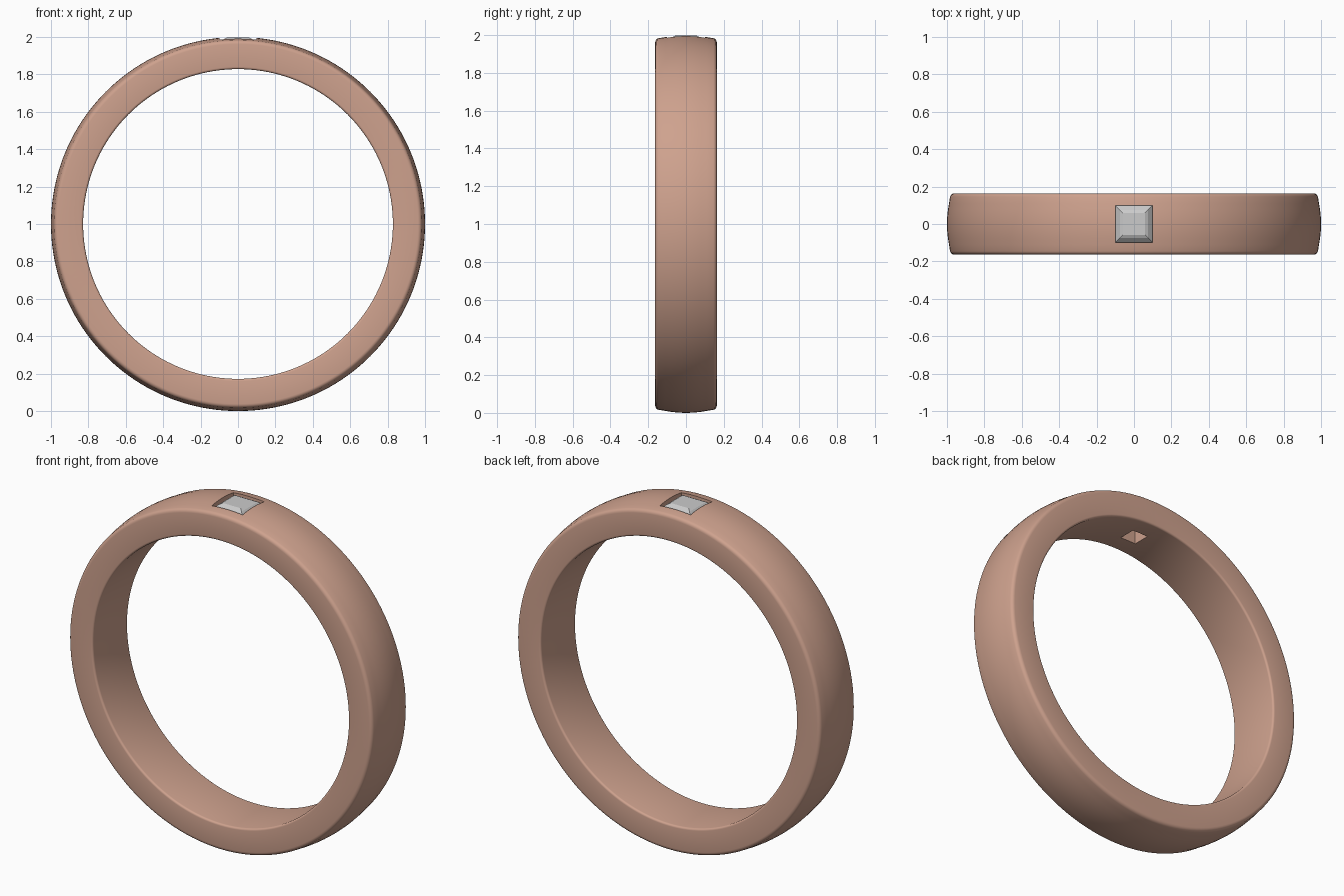
import bpy, math

if "Cube" in bpy.data.objects:
    bpy.data.objects.remove(bpy.data.objects["Cube"])

def make_object(name, verts, faces):
    mesh = bpy.data.meshes.new(name)
    mesh.from_pydata(verts, [], faces)
    mesh.update()
    obj = bpy.data.objects.new(name, mesh)
    bpy.context.collection.objects.link(obj)
    return obj

def square_stack(name, levels):
    """Closed solid from stacked squares given as (half width, z)."""
    verts, faces = [], []
    for h, z in levels:
        verts += [(-h, -h, z), (h, -h, z), (h, h, z), (-h, h, z)]
    for k in range(len(levels) - 1):
        a = 4 * k
        for i in range(4):
            j = (i + 1) % 4
            faces.append((a + i, a + j, a + 4 + j, a + 4 + i))
    n = len(verts)
    faces += [(3, 2, 1, 0), (n - 4, n - 3, n - 2, n - 1)]
    return make_object(name, verts, faces)

def corner(y, r, rad, a0, a1, steps=4):
    """Fillet points (y, radius) around a profile corner."""
    return [(y + rad * math.cos(math.radians(a0 + (a1 - a0) * i / steps)),
             r + rad * math.sin(math.radians(a0 + (a1 - a0) * i / steps)))
            for i in range(steps + 1)]

def smooth(obj, angle):
    bpy.ops.object.select_all(action='DESELECT')
    obj.select_set(True)
    bpy.context.view_layer.objects.active = obj
    bpy.ops.object.shade_smooth_by_angle(angle=math.radians(angle))

# Band: domed profile revolved about the y axis
W, INNER = 0.163, 0.828
half = corner(W - 0.012, INNER + 0.012, 0.012, -90, 0)
half += corner(W - 0.022, 0.962, 0.022, 0, 78)
half += [(y, 1 - 0.9 * y * y) for y in (0.11, 0.08, 0.04)]
profile = half + [(0, 1.0)] + [(-y, r) for y, r in reversed(half)]
SEG, P = 160, len(profile)
verts = [(r * math.sin(2 * math.pi * s / SEG), y, 1 + r * math.cos(2 * math.pi * s / SEG))
         for s in range(SEG) for y, r in profile]
faces = [(s * P + p, s * P + (p + 1) % P,
          (s + 1) % SEG * P + (p + 1) % P, (s + 1) % SEG * P + p)
         for s in range(SEG) for p in range(P)]
band = make_object("band", verts, faces)

# Make normals consistent before cutting
import bmesh
bm = bmesh.new()
bm.from_mesh(band.data)
bmesh.ops.recalc_face_normals(bm, faces=bm.faces)
bm.to_mesh(band.data)
bm.free()

# Stone seat: square pocket, tapered ledge and narrow through hole
cutter = square_stack("seat_cutter", [(0.05, 1.75), (0.05, 1.905), (0.1, 1.955), (0.1, 2.1)])
cutter.hide_render = True
smooth(band, 35)
cut = band.modifiers.new("seat", 'BOOLEAN')
cut.operation = 'DIFFERENCE'
cut.solver = 'EXACT'
cut.object = cutter
bpy.ops.object.modifier_apply(modifier=cut.name)
bpy.data.objects.remove(cutter)
smooth(band, 35)

copper = bpy.data.materials.new("rose_metal")
copper.diffuse_color = (0.62, 0.36, 0.27, 1)
copper.use_nodes = True
copper.node_tree.nodes["Principled BSDF"].inputs["Base Color"].default_value = copper.diffuse_color
band.data.materials.clear()
band.data.materials.append(copper)

# Square cut stone: pavilion, girdle, two-step crown and table
square_stack("stone", [(0.004, 1.88), (0.06, 1.92), (0.099, 1.957), (0.099, 1.965),
                       (0.076, 1.988), (0.058, 1.997)])
